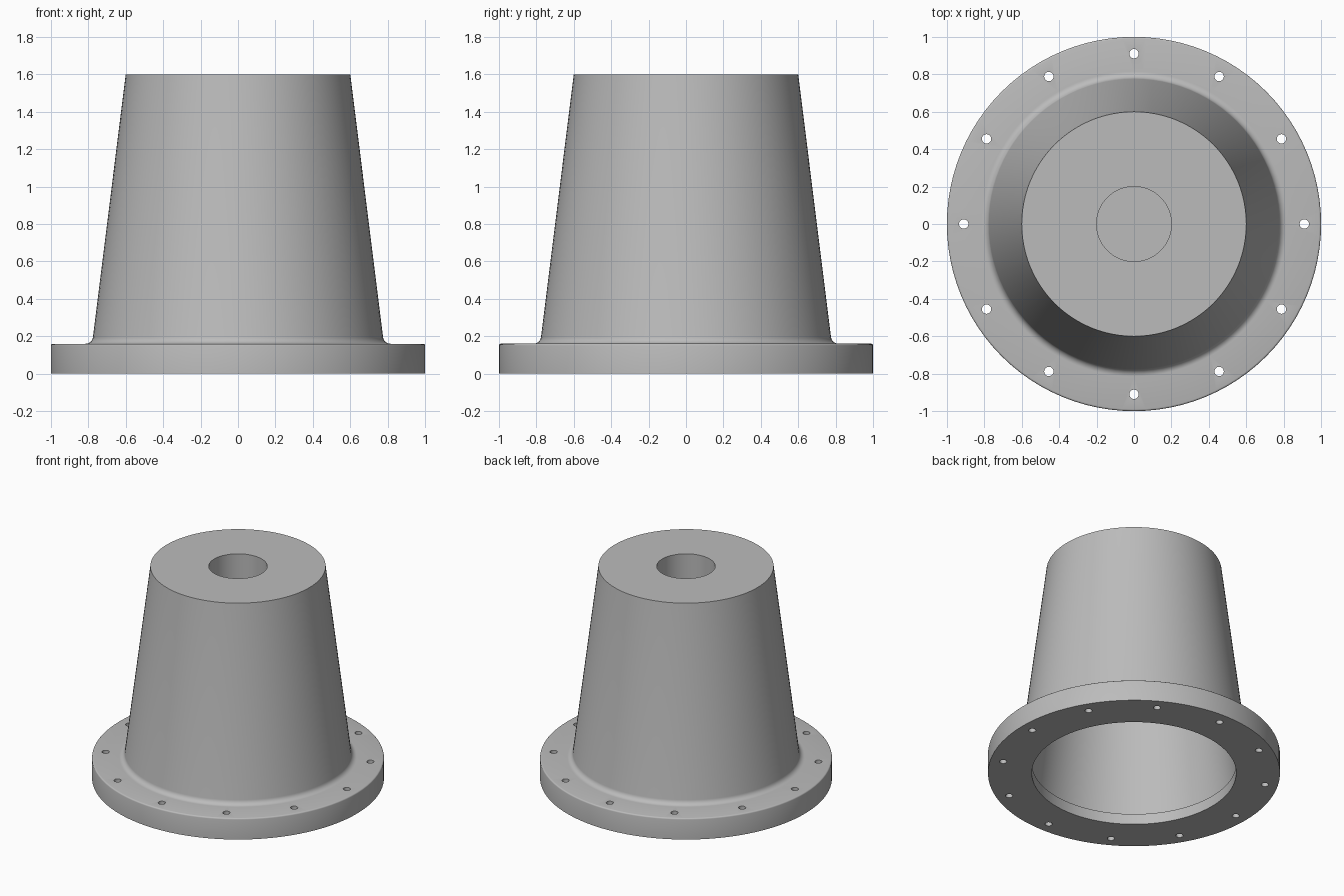
import bpy, bmesh, math
from mathutils import Matrix

if "Cube" in bpy.data.objects:
    bpy.data.objects.remove(bpy.data.objects["Cube"])

SEGMENTS = 96
BOLTS = 12

metal = bpy.data.materials.new("plain grey metal")
metal.use_nodes = True
grey = (0.5, 0.5, 0.5, 1)
metal.diffuse_color = grey
metal.node_tree.nodes["Principled BSDF"].inputs["Base Color"].default_value = grey


def add_object(name, bm):
    mesh = bpy.data.meshes.new(name)
    bm.to_mesh(mesh)
    bm.free()
    mesh.materials.append(metal)
    obj = bpy.data.objects.new(name, mesh)
    bpy.context.collection.objects.link(obj)
    return obj


def arc(cx, cz, radius, start, end, steps):
    """Points along a circular arc in the profile plane, angles in degrees."""
    angles = [math.radians(start + (end - start) * i / steps) for i in range(steps + 1)]
    return [(cx + radius * math.cos(a), cz + radius * math.sin(a)) for a in angles]


def lathe(name, profile):
    """Revolve (radius, height) points around the z axis."""
    bm = bmesh.new()
    verts = [bm.verts.new((r, 0, z)) for r, z in profile]
    edges = [bm.edges.new(pair) for pair in zip(verts, verts[1:])]
    bmesh.ops.spin(bm, geom=verts + edges, axis=(0, 0, 1), cent=(0, 0, 0),
                   angle=math.tau, steps=SEGMENTS, use_duplicate=False)
    bmesh.ops.remove_doubles(bm, verts=bm.verts, dist=0.0001)
    bmesh.ops.recalc_face_normals(bm, faces=bm.faces)
    return add_object(name, bm)


# Flanged hollow cone: cavity, mounting lip, flange, fillet, wall, blind bore
cavity = [(0, 1.2), (0.57, 1.2), (0.71, 0.08), (0.70, 0.08), (0.70, 0)]
flange = [(1, 0)] + arc(0.99, 0.15, 0.01, 0, 90, 3)
fillet = arc(0.815, 0.20, 0.04, 270, 187, 8)
bore = [(0.6, 1.6), (0.2, 1.6), (0.2, 1.3), (0, 1.3)]
housing = lathe("flanged_housing", cavity + flange + fillet + bore)

# Ring of bolt holes through the flange
bm = bmesh.new()
for i in range(BOLTS):
    place = Matrix.Rotation(math.tau * i / BOLTS, 4, "Z") @ Matrix.Translation((0.91, 0, 0.08))
    bmesh.ops.create_cone(bm, cap_ends=True, segments=24, radius1=0.025,
                          radius2=0.025, depth=0.4, matrix=place)
cutter = add_object("bolt_hole_cutter", bm)
cutter.hide_render = True

bpy.context.view_layer.objects.active = housing
housing.select_set(True)
cut = housing.modifiers.new("bolt holes", "BOOLEAN")
cut.object = cutter
cut.operation = "DIFFERENCE"
cut.solver = "EXACT"
bpy.ops.object.modifier_apply(modifier=cut.name)
bpy.data.objects.remove(cutter)

bpy.ops.object.shade_smooth_by_angle(angle=math.radians(35))
